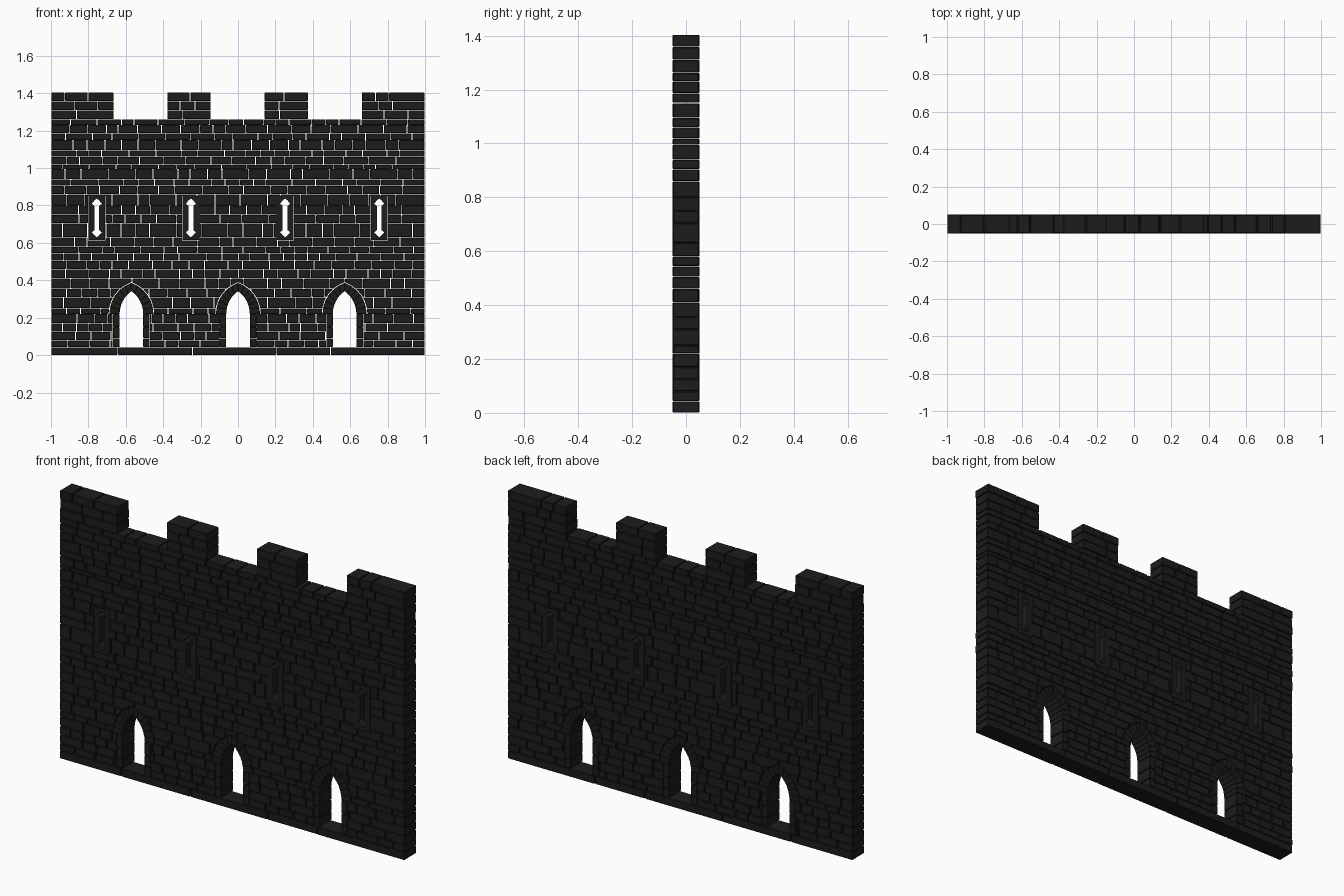
import bpy, bmesh, math, random

if "Cube" in bpy.data.objects:
    bpy.data.objects.remove(bpy.data.objects["Cube"])

random.seed(7)
D = 0.05          # half thickness of the wall
GAP = 0.002       # half width of a mortar joint
stone = bpy.data.materials.new("dark_stone")
stone.diffuse_color = (0.012, 0.012, 0.012, 1)
stone.use_nodes = True
stone.node_tree.nodes["Principled BSDF"].inputs["Base Color"].default_value = stone.diffuse_color


def prism(bm, pts, d=D, bevel=0.0025):
    """Extrude an x-z outline through the wall, with chipped edges."""
    front = [bm.verts.new((x, -d, z)) for x, z in pts]
    back = [bm.verts.new((x, d, z)) for x, z in pts]
    n = len(pts)
    faces = [bm.faces.new(front), bm.faces.new(back[::-1])]
    for i in range(n):
        j = (i + 1) % n
        faces.append(bm.faces.new((front[j], front[i], back[i], back[j])))
    bmesh.ops.recalc_face_normals(bm, faces=faces)
    if bevel:
        edges = list({e for f in faces for e in f.edges})
        bmesh.ops.bevel(bm, geom=edges, offset=bevel, segments=1,
                        affect='EDGES', clamp_overlap=True)


def block(bm, x0, x1, z0, z1, d=D):
    g = GAP
    prism(bm, [(x0 + g, z0 + g / 2), (x1 - g, z0 + g / 2),
               (x1 - g, z1 - g / 2), (x0 + g, z1 - g / 2)], d)


def course(bm, x0, x1, z0, z1, lo=0.06, hi=0.15):
    """One row of stones of uneven length."""
    x = x0
    while x < x1 - 1e-6:
        nx = x + random.uniform(lo, hi)
        if x1 - nx < lo:
            nx = x1
        block(bm, x, nx, z0, z1, D - random.uniform(0, 0.003))
        x = nx


def make(name, bm):
    me = bpy.data.meshes.new(name)
    bm.to_mesh(me)
    bm.free()
    me.materials.append(stone)
    ob = bpy.data.objects.new(name, me)
    bpy.context.collection.objects.link(ob)
    return ob


def pointed(w, h, n=6):
    """Right half of a pointed arch, from the springing to the tip."""
    c = (h * h - w * w) / (2 * w)
    r, a = w + c, math.atan2(h, c)
    return [(r * math.cos(a * i / n) - c, r * math.sin(a * i / n)) for i in range(n + 1)]


SILL, SPRING = 0.043, 0.22
DOORS = (-0.57, 0, 0.57)
SLITS = (-0.755, -0.252, 0.252, 0.755)
MERLONS = ((-1, -0.663), (-0.38, -0.144), (0.14, 0.375), (0.66, 1))
inner, outer = pointed(0.063, 0.122), pointed(0.118, 0.166)
JAMB = 0.1

# Wall courses
levels = [SILL, 0.08, 0.125, 0.17, 0.22, 0.25, 0.31, 0.355, 0.41, 0.46, 0.505, 0.545,
          0.58, 0.63, 0.705, 0.75, 0.80, 0.86, 0.905, 0.94, 0.995, 1.018, 1.06, 1.095,
          1.15, 1.187, 1.23, 1.262]
bm = bmesh.new()
for z0, z1 in zip(levels, levels[1:]):
    course(bm, -1, 1, z0, z1)
wall = make("wall_stones", bm)

# Cutter for the door surrounds and the slit surrounds
bm = bmesh.new()
for cx in DOORS:
    half = [(JAMB, SILL - 0.02), (JAMB, SPRING)] + pointed(0.122, 0.17)
    pts = half + [(-x, z) for x, z in half[-2::-1]]
    n = len(half)
    out = []
    for i, (x, z) in enumerate(pts):
        k = min(i, len(pts) - 1 - i)
        out.append((cx + x, z if k < 2 else SPRING + z))
    prism(bm, out, 0.1, 0)
for cx in SLITS:
    prism(bm, [(cx - .047, .613), (cx + .047, .613), (cx + .047, .852), (cx - .047, .852)], 0.1, 0)
cutter = make("opening_cutter", bm)
cutter.hide_render = True
mod = wall.modifiers.new("openings", 'BOOLEAN')
mod.operation, mod.solver, mod.object = 'DIFFERENCE', 'EXACT', cutter
bpy.context.view_layer.objects.active = wall
bpy.ops.object.modifier_apply(modifier=mod.name)
bpy.data.objects.remove(cutter)

# Base course
bm = bmesh.new()
course(bm, -1, 1, 0, SILL, 0.2, 0.45)
make("base_course", bm)

# Merlons
bm = bmesh.new()
for x0, x1 in MERLONS:
    for z0, z1 in ((1.262, 1.31), (1.31, 1.358), (1.358, 1.404)):
        course(bm, x0, x1, z0, z1, 0.07, 0.16)
make("merlons", bm)

# Pointed doorway surrounds: jamb stones and arch stones
bm = bmesh.new()
for cx in DOORS:
    for s in (-1, 1):
        for z0, z1 in ((SILL, 0.09), (0.09, 0.15), (0.15, SPRING)):
            a, b = sorted((cx + s * 0.061, cx + s * JAMB))
            block(bm, a, b, z0, z1)
        for i in range(len(inner) - 1):
            quad = (inner[i], outer[i], outer[i + 1], inner[i + 1])
            prism(bm, [(cx + s * x, SPRING + z) for x, z in quad], D, 0.0015)
make("door_surrounds", bm)

# Arrow slit surrounds: two mirrored halves around each double-headed slit
half = [(0, .63), (.012, .64), (.027, .657), (.013, .668), (.013, .798),
        (.027, .809), (.012, .828), (0, .837), (0, .85), (.045, .85), (.045, .615), (0, .615)]
bm = bmesh.new()
for cx in SLITS:
    for s in (-1, 1):
        prism(bm, [(cx + s * x, z) for x, z in half], D, 0)
make("slit_surrounds", bm)
